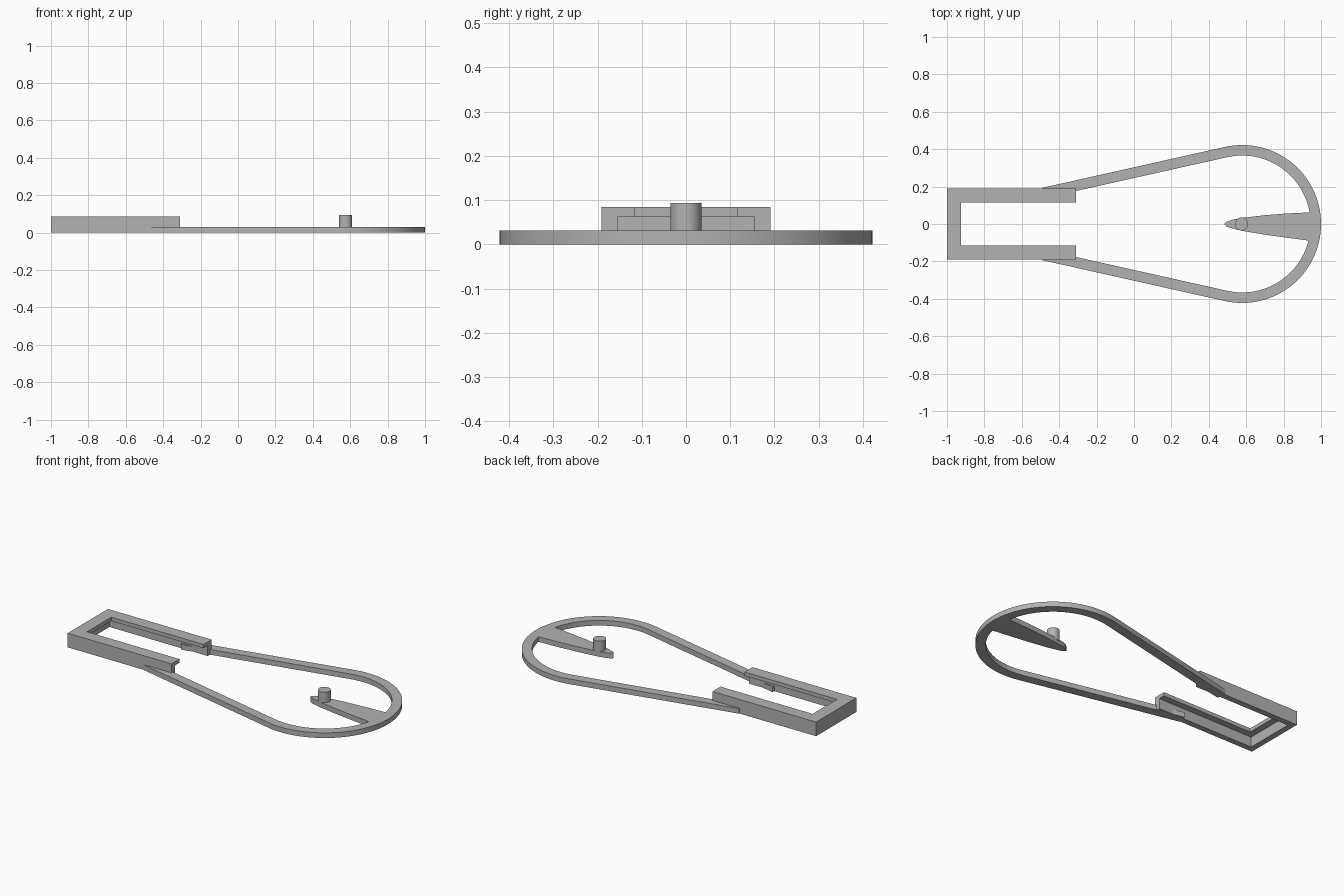
import bpy, bmesh
from math import sin, cos, radians

cube = bpy.data.objects.get("Cube")
if cube:
    bpy.data.objects.remove(cube)

grey = bpy.data.materials.new("plain_grey")
grey.use_nodes = True
grey.diffuse_color = (0.45, 0.45, 0.45, 1)
grey.node_tree.nodes["Principled BSDF"].inputs["Base Color"].default_value = grey.diffuse_color


def finish(name, bm):
    bmesh.ops.recalc_face_normals(bm, faces=bm.faces)
    mesh = bpy.data.meshes.new(name)
    bm.to_mesh(mesh)
    bm.free()
    mesh.materials.append(grey)
    obj = bpy.data.objects.new(name, mesh)
    bpy.context.collection.objects.link(obj)
    bpy.ops.object.select_all(action='DESELECT')
    obj.select_set(True)
    bpy.context.view_layer.objects.active = obj
    bpy.ops.object.shade_smooth_by_angle(angle=radians(30))
    return obj


def loft(name, rings):
    """Skin a row of equal point loops and cap both ends."""
    bm = bmesh.new()
    loops = [[bm.verts.new(p) for p in ring] for ring in rings]
    n = len(loops[0])
    for a, b in zip(loops, loops[1:]):
        for i in range(n):
            j = (i + 1) % n
            bm.faces.new((a[i], a[j], b[j], b[i]))
    bm.faces.new(loops[0])
    bm.faces.new(loops[-1])
    return finish(name, bm)


def prism(name, outline, z0, z1):
    return loft(name, [[(x, y, z) for x, y in outline] for z in (z0, z1)])


def arc(cx, r, start, end, steps):
    return [(cx + r * cos(radians(start + (end - start) * i / steps)),
             r * sin(radians(start + (end - start) * i / steps)))
            for i in range(steps + 1)]


# U-shaped bracket: an L section with an inward lip, mitred round the corners
half, wall, lip, lip_z, top = 0.191, 0.036, 0.076, 0.062, 0.085
section = [(0, 0), (wall, 0), (wall, lip_z), (lip, lip_z), (lip, top), (0, top)]
back, mouth = -1.0, -0.31
loft("slide_bracket", [
    [(mouth, -half + i, z) for i, z in section],
    [(back + i, -half + i, z) for i, z in section],
    [(back + i, half - i, z) for i, z in section],
    [(mouth, half - i, z) for i, z in section]])

# Teardrop loop: two straight tails joined by a round end, with the tongue inside
cx, outer_r, inner_r, tilt = 0.578, 0.422, 0.366, 12.6
slope = radians(tilt)
tail = 1.0
sweep = 90 + tilt


def tail_end(r, side):
    x = cx - r * sin(slope) - tail * cos(slope)
    y = r * cos(slope) - tail * sin(slope)
    return (x, side * y)


tongue = [(0.8, 0.055), (0.7, 0.047), (0.58, 0.033), (0.53, 0.024), (0.495, 0.012),
          (0.482, 0), (0.495, -0.014), (0.53, -0.025), (0.58, -0.037),
          (0.7, -0.057), (0.8, -0.071)]
outline = [tail_end(outer_r, -1)] + arc(cx, outer_r, -sweep, sweep, 64)
outline += [tail_end(outer_r, 1), tail_end(inner_r, 1)]
outline += arc(cx, inner_r, sweep, 9.8, 30) + tongue
outline += arc(cx, inner_r, -14, -sweep, 30) + [tail_end(inner_r, -1)]
prism("loop_and_tongue", outline, 0, 0.031)

# Round peg standing on the tongue
prism("peg", arc(0.575, 0.035, 0, 350, 35), 0.02, 0.094)
